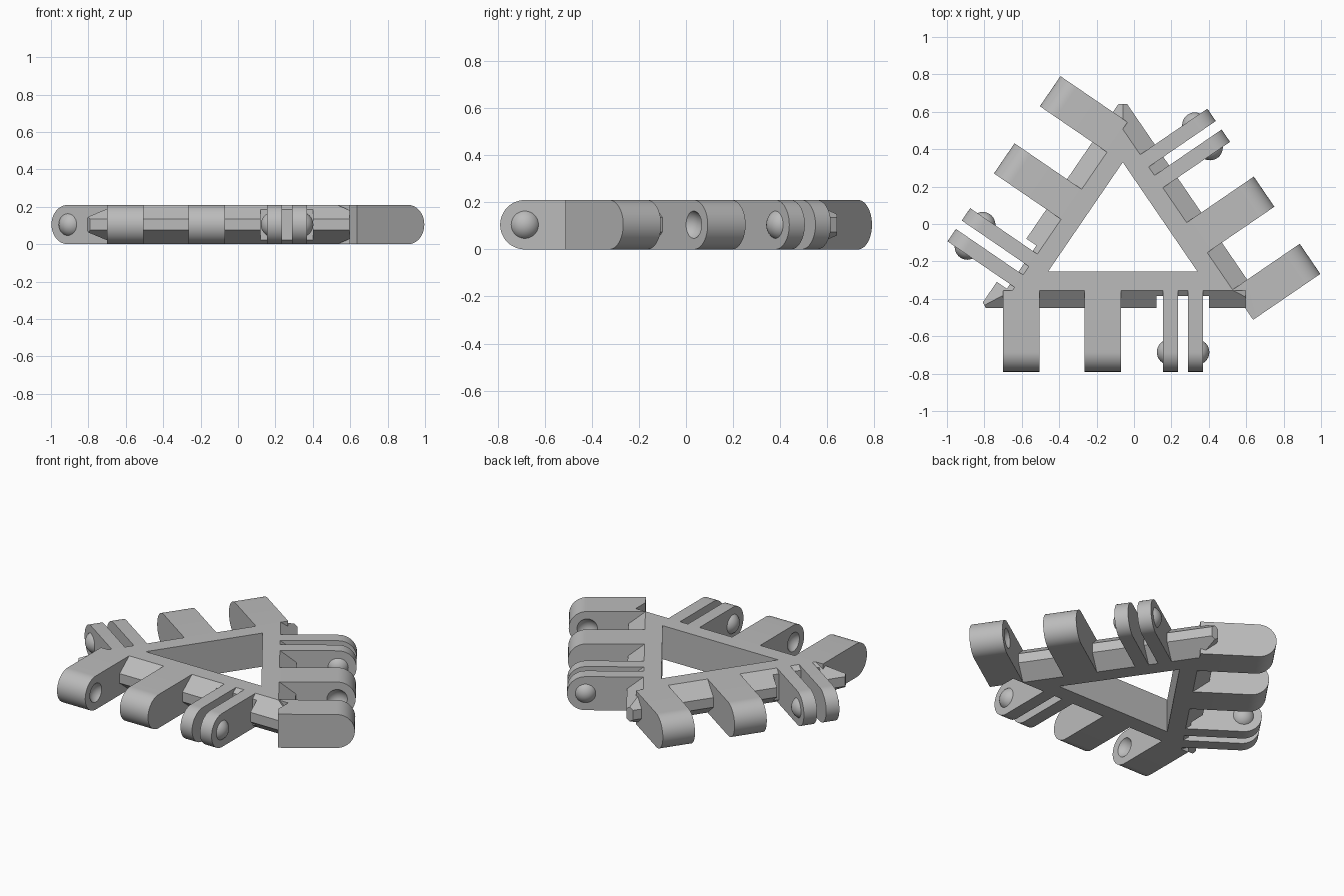
import bpy, bmesh, math
from mathutils import Vector, Matrix

cube = bpy.data.objects.get("Cube")
if cube:
    bpy.data.objects.remove(cube, do_unlink=True)

grey = bpy.data.materials.new("plain_grey")
grey.use_nodes = True
COLOR = (0.5, 0.5, 0.5, 1)
grey.diffuse_color = COLOR
grey.node_tree.nodes["Principled BSDF"].inputs["Base Color"].default_value = COLOR

H = 0.21                  # thickness of the plate
R = H / 2                 # radius of the rounded arm ends
RIM, RIDGE = 0.10, 0.195  # outward distance of the frame rim and ridge
PIN = 0.43                # outward distance of the hinge axis
BALL, BULGE = 0.068, 0.033

# Inner triangle corners, counter-clockwise, with feature offset along each side
corners = [Vector((-0.46, -0.255, 0)), Vector((0.34, -0.255, 0)), Vector((-0.06, 0.33, 0))]
sides = [("front", 0.0), ("right", -0.14), ("left", 0.048)]


def side_matrix(i):
    """Local x runs along the side, y points outward, z is up."""
    d = (corners[(i + 1) % 3] - corners[i]).normalized()
    n = Vector((d.y, -d.x, 0))
    m = Matrix((d, n, Vector((0, 0, 1)))).transposed().to_4x4()
    return Matrix.Translation(corners[i]) @ m


def finish(bm, name, matrix=Matrix()):
    bm.transform(matrix)
    bmesh.ops.recalc_face_normals(bm, faces=bm.faces)
    mesh = bpy.data.meshes.new(name)
    bm.to_mesh(mesh)
    bm.free()
    mesh.materials.append(grey)
    ob = bpy.data.objects.new(name, mesh)
    bpy.context.collection.objects.link(ob)
    return ob


def smooth(ob):
    bpy.ops.object.select_all(action='DESELECT')
    ob.select_set(True)
    bpy.context.view_layer.objects.active = ob
    bpy.ops.object.shade_smooth_by_angle(angle=math.radians(30))


def cut(ob, cutter):
    mod = ob.modifiers.new("cut", 'BOOLEAN')
    mod.operation, mod.solver, mod.object = 'DIFFERENCE', 'EXACT', cutter
    cutter.hide_render = True
    bpy.context.view_layer.objects.active = ob
    bpy.ops.object.modifier_apply(modifier=mod.name)
    bpy.data.objects.remove(cutter, do_unlink=True)


def box(name, lo, hi, matrix=Matrix()):
    bm = bmesh.new()
    bmesh.ops.create_cube(bm, size=1)
    lo, hi = Vector(lo), Vector(hi)
    bm.transform(Matrix.Translation((lo + hi) / 2) @ Matrix.Diagonal(hi - lo).to_4x4())
    return finish(bm, name, matrix)


def arm(name, s0, s1, matrix):
    """Hinge arm with a half-round outer end."""
    profile = [(RIM, H), (RIM, 0)]
    for k in range(25):
        a = math.pi * (k / 24 - 0.5)
        profile.append((PIN + R * math.cos(a), R + R * math.sin(a)))
    bm = bmesh.new()
    face = bm.faces.new([bm.verts.new((s0, y, z)) for y, z in profile])
    ext = bmesh.ops.extrude_face_region(bm, geom=[face])
    moved = [v for v in ext["geom"] if isinstance(v, bmesh.types.BMVert)]
    bmesh.ops.translate(bm, verts=moved, vec=(s1 - s0, 0, 0))
    return finish(bm, name, matrix)


def ball(name, s, way, matrix, cap):
    """Ball centred inside the face at s; a cap keeps only the bulging part."""
    centre = s - way * (BALL - BULGE)
    bm = bmesh.new()
    bmesh.ops.create_uvsphere(bm, u_segments=32, v_segments=16, radius=BALL,
                              matrix=Matrix.Translation((centre, PIN, R)))
    if cap:
        bmesh.ops.bisect_plane(bm, geom=bm.verts[:] + bm.edges[:] + bm.faces[:],
                               plane_co=(s - way * 0.002, 0, 0), plane_no=(way, 0, 0),
                               clear_inner=True)
    return finish(bm, name, matrix)


# Triangular frame with a ridge around its outside
bisectors, sines = [], []
for i, c in enumerate(corners):
    a = (corners[i - 1] - c).normalized()
    b = (corners[(i + 1) % 3] - c).normalized()
    bisectors.append(-(a + b).normalized())
    sines.append(math.sin(a.angle(b) / 2))

bm = bmesh.new()
rings = []
for off, z in [(0, 0), (RIM, 0), (RIDGE, 0.075), (RIDGE, 0.135), (RIM, H), (0, H)]:
    rings.append([bm.verts.new(c + bisectors[i] * off / sines[i] + Vector((0, 0, z)))
                  for i, c in enumerate(corners)])
for k, ring in enumerate(rings):
    nxt = rings[(k + 1) % len(rings)]
    for i in range(3):
        j = (i + 1) % 3
        bm.faces.new((ring[i], ring[j], nxt[j], nxt[i]))
# Blunt the ridge tips
for i, c in enumerate(corners):
    res = bmesh.ops.bisect_plane(bm, geom=bm.verts[:] + bm.edges[:] + bm.faces[:],
                                 plane_co=c + bisectors[i] * (RIDGE / sines[i] - 0.033),
                                 plane_no=bisectors[i], clear_outer=True)
    bmesh.ops.holes_fill(bm, edges=[e for e in res["geom_cut"]
                                    if isinstance(e, bmesh.types.BMEdge)])
frame = finish(bm, "frame")

for i, (side, shift) in enumerate(sides):
    m = side_matrix(i)
    # Clearance in the ridge around the prongs
    cut(frame, box("notch", (0.58 + shift, 0.13, -0.1), (0.86 + shift, 0.3, 0.3), m))

    # Two thick arms with sockets facing each other
    outer = arm(side + "_outer_arm", -0.24 + shift, -0.045 + shift, m)
    inner = arm(side + "_inner_arm", 0.195 + shift, 0.39 + shift, m)
    cut(outer, ball("socket", -0.045 + shift, -1, m, False))
    cut(inner, ball("socket", 0.195 + shift, 1, m, False))
    if side == "right":
        # The front ridge runs a little way into this arm
        cut(outer, box("relief", (0.3, -0.6, -0.1), (0.597, -0.355, 0.3)))

    # Two thin prongs with a ball on each outside face
    first = arm(side + "_first_prong", 0.615 + shift, 0.695 + shift, m)
    second = arm(side + "_second_prong", 0.75 + shift, 0.83 + shift, m)
    ball_a = ball(side + "_first_ball", 0.615 + shift, -1, m, True)
    ball_b = ball(side + "_second_ball", 0.83 + shift, 1, m, True)
    for ob in (outer, inner, first, second, ball_a, ball_b):
        smooth(ob)
smooth(frame)
